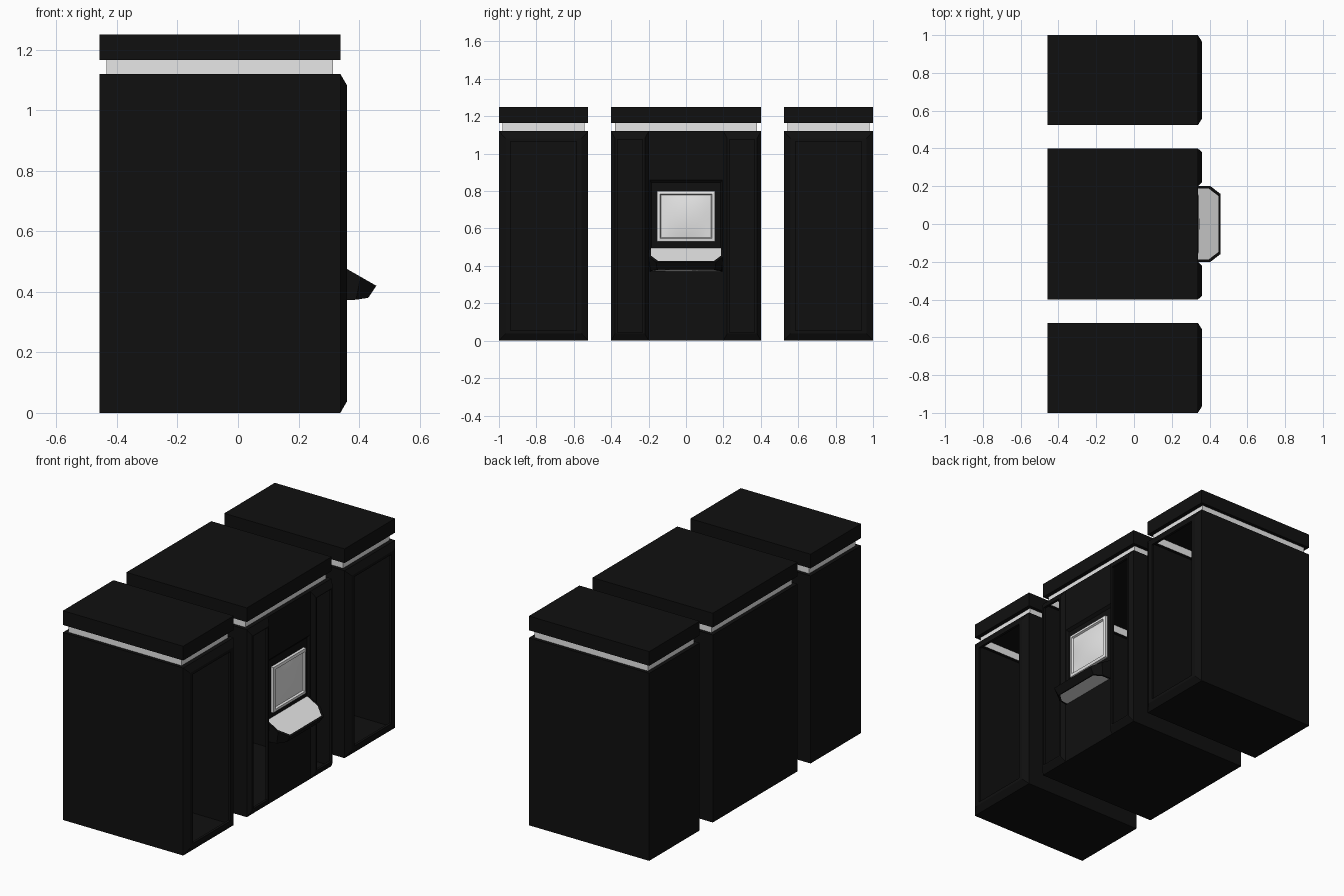
import bpy, bmesh

if "Cube" in bpy.data.objects:
    bpy.data.objects.remove(bpy.data.objects["Cube"])


def mat(name, v):
    m = bpy.data.materials.new(name)
    m.diffuse_color = (v, v, v, 1)
    m.use_nodes = True
    m.node_tree.nodes["Principled BSDF"].inputs["Base Color"].default_value = m.diffuse_color
    return m


BLACK = mat("black_casing", 0.005)
WHITE = mat("light_white", 0.8)


def loft(name, loops, mats, start=None, end=None, skip=()):
    """Skin a row of closed loops; start/end give the cap material index."""
    bm = bmesh.new()
    rows = [[bm.verts.new(p) for p in loop] for loop in loops]
    n = len(rows[0])
    for r in range(len(rows) - 1):
        for i in range(n):
            if (r, i) not in skip:
                j = (i + 1) % n
                bm.faces.new((rows[r][i], rows[r][j], rows[r + 1][j], rows[r + 1][i]))
    if start is not None:
        bm.faces.new(rows[0][::-1]).material_index = start
    if end is not None:
        bm.faces.new(rows[-1]).material_index = end
    me = bpy.data.meshes.new(name)
    bm.to_mesh(me)
    bm.free()
    ob = bpy.data.objects.new(name, me)
    bpy.context.collection.objects.link(ob)
    for m in mats:
        me.materials.append(m)
    return ob


def flat(x0, x1, y0, y1, z):
    # horizontal rectangle; side 1 is the +x side
    return [(x0, y0, z), (x1, y0, z), (x1, y1, z), (x0, y1, z)]


def upright(y0, y1, z0, z1, x):
    # rectangle facing +x
    return [(x, y0, z0), (x, y1, z0), (x, y1, z1), (x, y0, z1)]


XB, XF, TOP = -0.457, 0.338, 1.12


def cabinet(name, y0, y1):
    # hollow casing, open at the +x side, with a ledge at the top
    loft(name + "_casing", [flat(XB, XF, y0, y1, 0), flat(XB, XF, y0, y1, TOP),
                            flat(XB + .023, XF - .024, y0 + .02, y1 - .02, TOP)],
         [BLACK], start=0, skip={(0, 1)})
    # light band
    loft(name + "_light_band", [flat(XB + .023, XF - .024, y0 + .02, y1 - .02, z)
                                for z in (TOP, 1.165)], [WHITE])
    # lid
    loft(name + "_lid", [flat(XB, XF, y0, y1, z) for z in (1.165, 1.25)],
         [BLACK], start=0, end=0)


def front_frame(name, y0, y1, cy, cz, oy, oz):
    # bevelled frame round an open slot
    loft(name, [upright(y0, y1, 0, TOP, XF),
                upright(y0 + cy, y1 - cy, cz, TOP - cz, .36),
                upright(y0 + oy, y1 - oy, oz, TOP - oz, .36),
                upright(y0 + oy, y1 - oy, oz, TOP - oz, .345)], [BLACK])


# side cabinets
for side, y0, y1 in (("left", -1, -.523), ("right", .523, 1)):
    cabinet(side + "_cabinet", y0, y1)
    front_frame(side + "_front_frame", y0, y1, .035, .038, .063, .055)

# middle cabinet with two slotted pillars
cabinet("middle_cabinet", -.4, .4)
for side, y0, y1 in (("left", -.4, -.2), ("right", .2, .4)):
    front_frame(side + "_pillar", y0, y1, .02, .038, .033, .045)

# centre panel with shallow recess
loft("centre_panel", [upright(-.2, .2, 0, TOP, XF), upright(-.195, .195, .38, .86, XF),
                      upright(-.185, .185, .395, .845, .325)], [BLACK], end=0)

# screen surround
loft("screen_surround", [upright(-.155, .155, .53, .80, .325),
                         upright(-.155, .155, .53, .80, .342),
                         upright(-.14, .14, .547, .784, .345),
                         upright(-.135, .135, .552, .779, .334)], [WHITE])

# bulged screen glass
bm = bmesh.new()
bmesh.ops.create_grid(bm, x_segments=10, y_segments=10, size=1)
for v in bm.verts:
    u, w = v.co.x, v.co.y
    v.co = (.334 + .012 * (1 - u * u) * (1 - w * w), u * .135, .6655 + w * .1135)
for f in bm.faces:
    f.smooth = True
me = bpy.data.meshes.new("screen_glass")
bm.to_mesh(me)
bm.free()
me.materials.append(WHITE)
bpy.context.collection.objects.link(bpy.data.objects.new("screen_glass", me))


def shelf_loop(pts):
    # mirror half outline (x, y, z) across y = 0
    return [(x, -y, z) for x, y, z in pts] + [(x, y, z) for x, y, z in reversed(pts)]


def slope(x):
    return .42 + (.457 - x) * .57


# control shelf: lit top and underside, dark rim
low = [(.325, .195, .37), (.39, .19, .374), (.43, .155, .38)]
high = [(.325, .20, slope(.325)), (.405, .20, slope(.405)), (.457, .16, .42)]
loft("control_shelf", [
    shelf_loop([(x - .006, y - .01, z) for x, y, z in low]), shelf_loop(low),
    shelf_loop(high),
    shelf_loop([(x - .01, y - .012, slope(x - .01)) for x, y, z in high])],
    [BLACK, WHITE], start=1, end=1)
